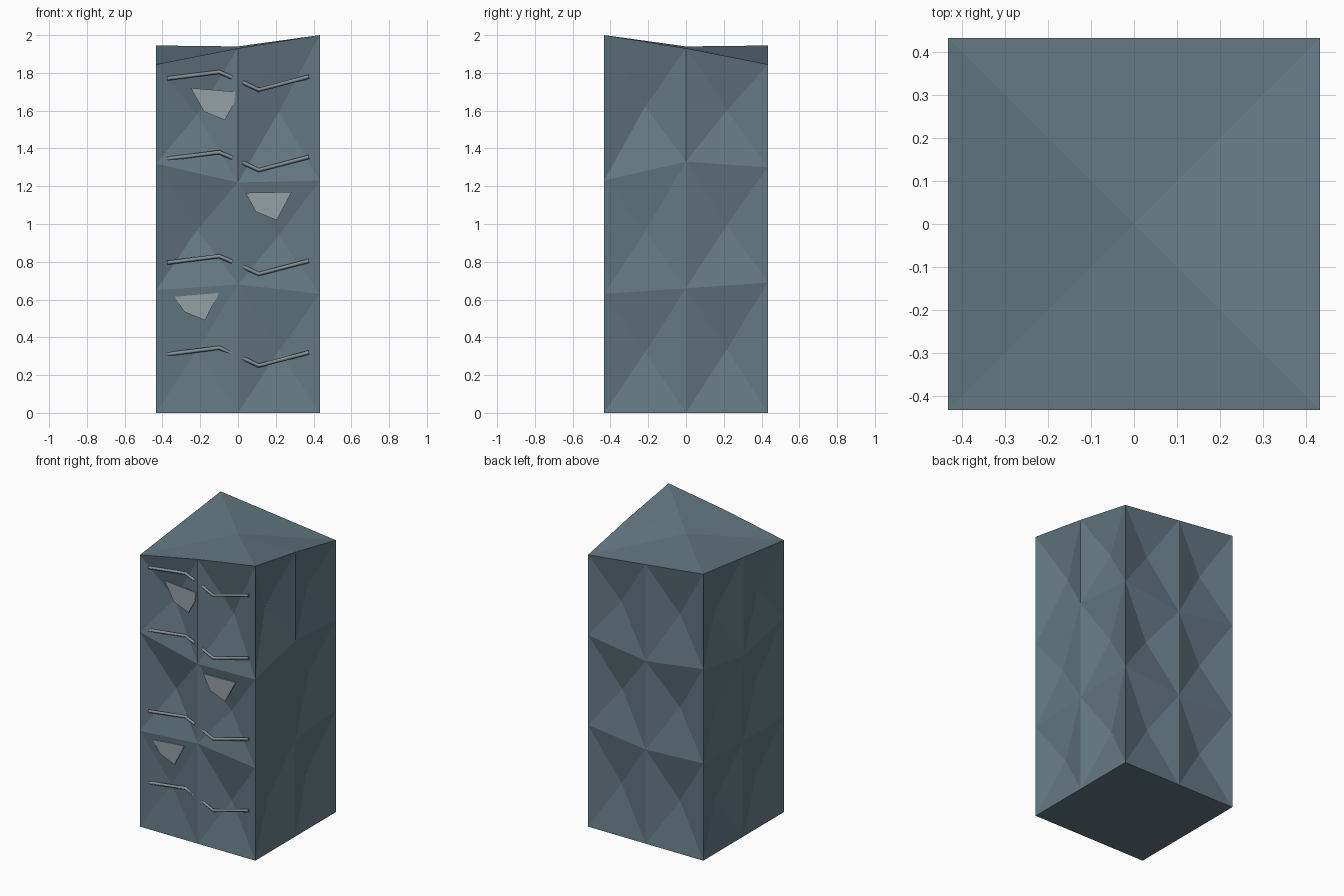
import bpy, bmesh
from mathutils import Vector

if "Cube" in bpy.data.objects:
    bpy.data.objects.remove(bpy.data.objects["Cube"])

H = 0.433


def paint(obj, name, color):
    mat = bpy.data.materials.get(name) or bpy.data.materials.new(name)
    mat.diffuse_color = (*color, 1)
    mat.use_nodes = True
    mat.node_tree.nodes["Principled BSDF"].inputs["Base Color"].default_value = mat.diffuse_color
    obj.data.materials.append(mat)


def finish(bm, name, mat, color):
    bmesh.ops.recalc_face_normals(bm, faces=bm.faces)
    mesh = bpy.data.meshes.new(name)
    bm.to_mesh(mesh)
    bm.free()
    obj = bpy.data.objects.new(name, mesh)
    bpy.context.collection.objects.link(obj)
    paint(obj, mat, color)
    return obj


# Rock pillar: eight columns around a square, each bay dented to a point
ring = [(-1, -1), (0, -1), (1, -1), (1, 0), (1, 1), (0, 1), (-1, 1), (-1, 0)]
heights = [
    (0, 0.65, 1.32, 1.845), (0, 0.68, 1.22, 1.93), (0, 0.63, 1.23, 2.0),
    (0, 0.66, 1.33, 1.93), (0, 0.69, 1.30, 1.845), (0, 0.64, 1.24, 1.895),
    (0, 0.66, 1.30, 1.945), (0, 0.65, 1.225, 1.895)]
dents = [
    (0.03, 0.08, 0.065), (0.06, 0.055, 0.08), (0.06, 0.04, 0.08),
    (0.07, 0.06, 0.06), (0.05, 0.06, 0.05), (0.06, 0.06, 0.06),
    (0.06, 0.05, 0.07), (0.06, 0.06, 0.05)]
bm = bmesh.new()
cols = [[bm.verts.new((x * H, y * H, z)) for z in zs]
        for (x, y), zs in zip(ring, heights)]


def fan(loop, center):
    c = bm.verts.new(center)
    for a, b in zip(loop, loop[1:] + loop[:1]):
        bm.faces.new((a, b, c))


for i in range(8):
    a, b = cols[i], cols[(i + 1) % 8]
    along = (b[0].co - a[0].co).normalized()
    inward = Vector((0, 0, 1)).cross(along)
    for r in range(3):
        loop = [a[r], b[r], b[r + 1], a[r + 1]]
        mid = sum((v.co for v in loop), Vector()) / 4
        fan(loop, mid + inward * dents[i][r])
fan([c[3] for c in cols], (0, 0, 1.94))
bm.faces.new([c[0] for c in reversed(cols)])
finish(bm, "rock_pillar", "slate", (0.127, 0.188, 0.225))

# Pale flat chips on the front
chips = [
    [(-0.25, 1.72), (-0.015, 1.70), (-0.02, 1.64), (-0.07, 1.55), (-0.18, 1.595)],
    [(0.04, 1.165), (0.285, 1.17), (0.205, 1.02), (0.095, 1.065)],
    [(-0.335, 0.615), (-0.1, 0.635), (-0.175, 0.49), (-0.285, 0.535)]]
for n, pts in enumerate(chips, 1):
    bm = bmesh.new()
    face = bm.faces.new([bm.verts.new((x, -H, z)) for x, z in pts])
    out = bmesh.ops.extrude_face_region(bm, geom=[face], use_keep_orig=True)
    for v in out["geom"]:
        if isinstance(v, bmesh.types.BMVert):
            v.co.y += 0.008
    finish(bm, f"stone_chip_{n}", "pale_stone", (0.30, 0.35, 0.37))

# Bent ridges in four courses, one pair per course
left = [(-0.375, 0.0), (-0.10, 0.035), (-0.03, 0.005)]
right = [(0.025, -0.02), (0.11, -0.06), (0.375, 0.01)]
for n, z in enumerate((0.31, 0.795, 1.345, 1.77), 1):
    for side, path in (("left", left), ("right", right)):
        curve = bpy.data.curves.new(f"ridge_{side}_{n}", "CURVE")
        curve.dimensions = "3D"
        curve.bevel_depth = 0.011
        curve.bevel_resolution = 0
        curve.use_fill_caps = True
        line = curve.splines.new("POLY")
        line.points.add(len(path) - 1)
        for p, (x, dz) in zip(line.points, path):
            p.co = (x, -H + 0.012, z + dz, 1)
        obj = bpy.data.objects.new(f"ridge_{side}_{n}", curve)
        bpy.context.collection.objects.link(obj)
        paint(obj, "ridge_stone", (0.24, 0.28, 0.30))
